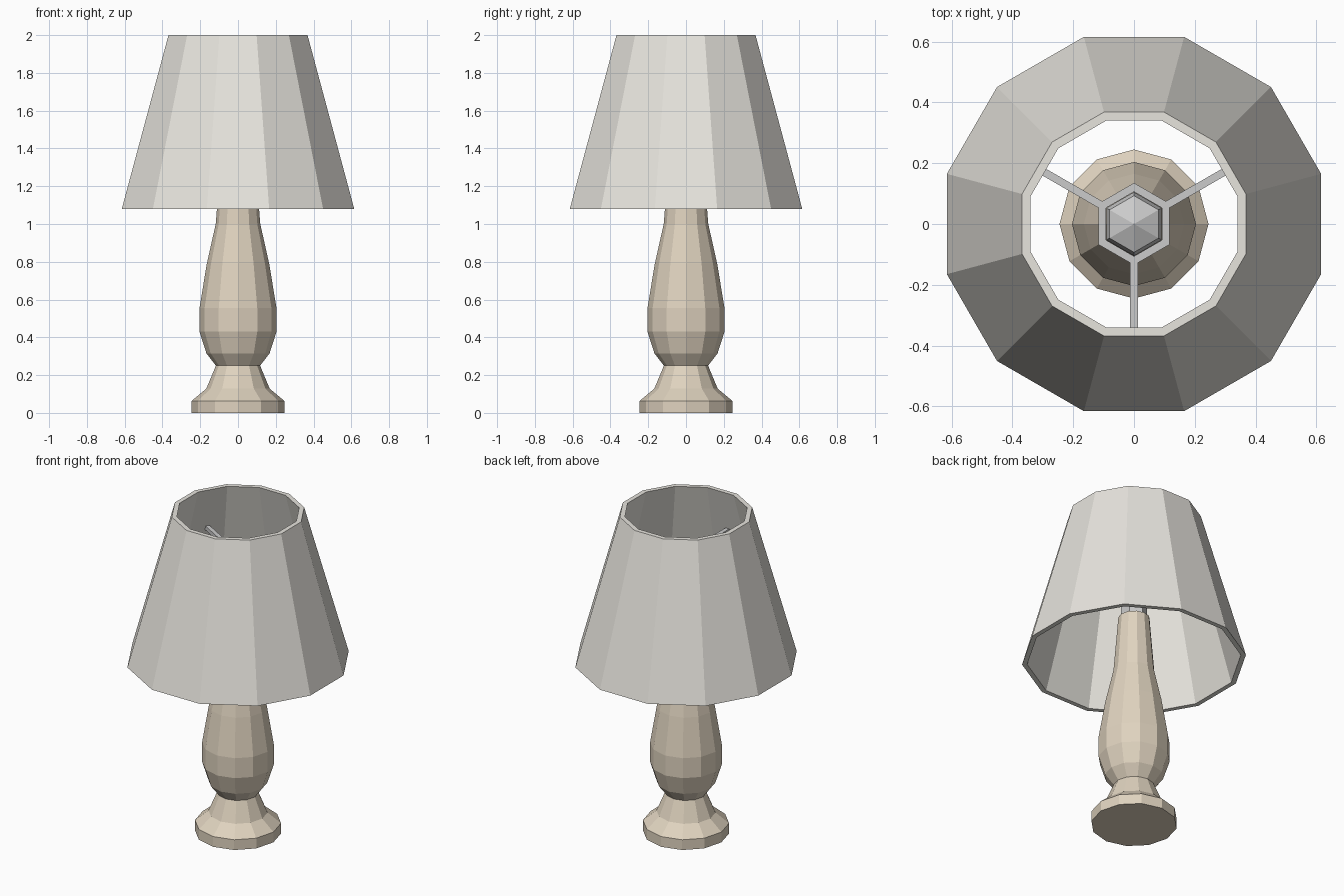
import bpy, bmesh, math
from mathutils import Vector

if "Cube" in bpy.data.objects:
    bpy.data.objects.remove(bpy.data.objects["Cube"])


def material(name, color):
    m = bpy.data.materials.new(name)
    m.diffuse_color = (*color, 1)
    m.use_nodes = True
    m.node_tree.nodes["Principled BSDF"].inputs["Base Color"].default_value = m.diffuse_color
    return m


def lathe(name, profile, sides, turn=0, closed=False, mat=None):
    """Revolve (radius, z) points into a faceted solid."""
    bm = bmesh.new()
    rings = []
    for r, z in profile:
        ring = []
        for i in range(sides):
            a = math.radians(turn) + math.tau * i / sides
            ring.append(bm.verts.new((r * math.cos(a), r * math.sin(a), z)))
        rings.append(ring)
    pairs = list(zip(rings, rings[1:]))
    if closed:
        pairs.append((rings[-1], rings[0]))
    for lo, hi in pairs:
        for i in range(sides):
            j = (i + 1) % sides
            bm.faces.new((lo[i], lo[j], hi[j], hi[i]))
    if not closed:
        bm.faces.new(rings[0][::-1])
        bm.faces.new(rings[-1])
    bmesh.ops.remove_doubles(bm, verts=bm.verts, dist=1e-5)
    bmesh.ops.recalc_face_normals(bm, faces=bm.faces)
    mesh = bpy.data.meshes.new(name)
    bm.to_mesh(mesh)
    bm.free()
    ob = bpy.data.objects.new(name, mesh)
    bpy.context.collection.objects.link(ob)
    if mat:
        mesh.materials.append(mat)
    return ob


wood = material("tan_wood", (0.74, 0.65, 0.52))
fabric = material("shade_fabric", (0.80, 0.78, 0.73))
glass = material("bulb_glass", (0.88, 0.88, 0.87))

# Turned stand
lathe("lamp_stand", [(0.245, 0), (0.245, 0.064), (0.168, 0.128), (0.117, 0.25),
                     (0.167, 0.315), (0.204, 0.43), (0.204, 0.555),
                     (0.165, 0.79), (0.118, 1.0), (0.09, 1.35)], 12, mat=wood)

# Hollow tapered shade
lathe("lamp_shade", [(0.637, 1.08), (0.381, 2.0), (0.352, 2.0), (0.608, 1.08)],
      12, turn=15, closed=True, mat=fabric)

# Socket and bulb
lathe("socket", [(0.075, 1.34), (0.075, 1.46)], 6, turn=30)
lathe("bulb", [(0.06, 1.45), (0.105, 1.56), (0.105, 1.70), (0.093, 1.75),
               (0.0001, 1.79)], 6, turn=30, mat=glass)

# Shade support: hexagonal ring with three arms reaching the shade
z_ring, half = 1.73, 0.0125
lathe("support_ring", [(0.135, z_ring - half), (0.135, z_ring + half),
                       (0.106, z_ring + half), (0.106, z_ring - half)],
      6, turn=30, closed=True)
for k, angle in enumerate((30, 150, 270)):
    a = math.radians(angle)
    start, end = 0.11, 0.42
    mid = (start + end) / 2
    bpy.ops.mesh.primitive_cube_add(
        size=1, location=Vector((mid * math.cos(a), mid * math.sin(a), z_ring)),
        rotation=(0, 0, a))
    arm = bpy.context.object
    arm.name = f"support_arm_{k + 1}"
    arm.scale = (end - start, 2 * half, 2 * half)
